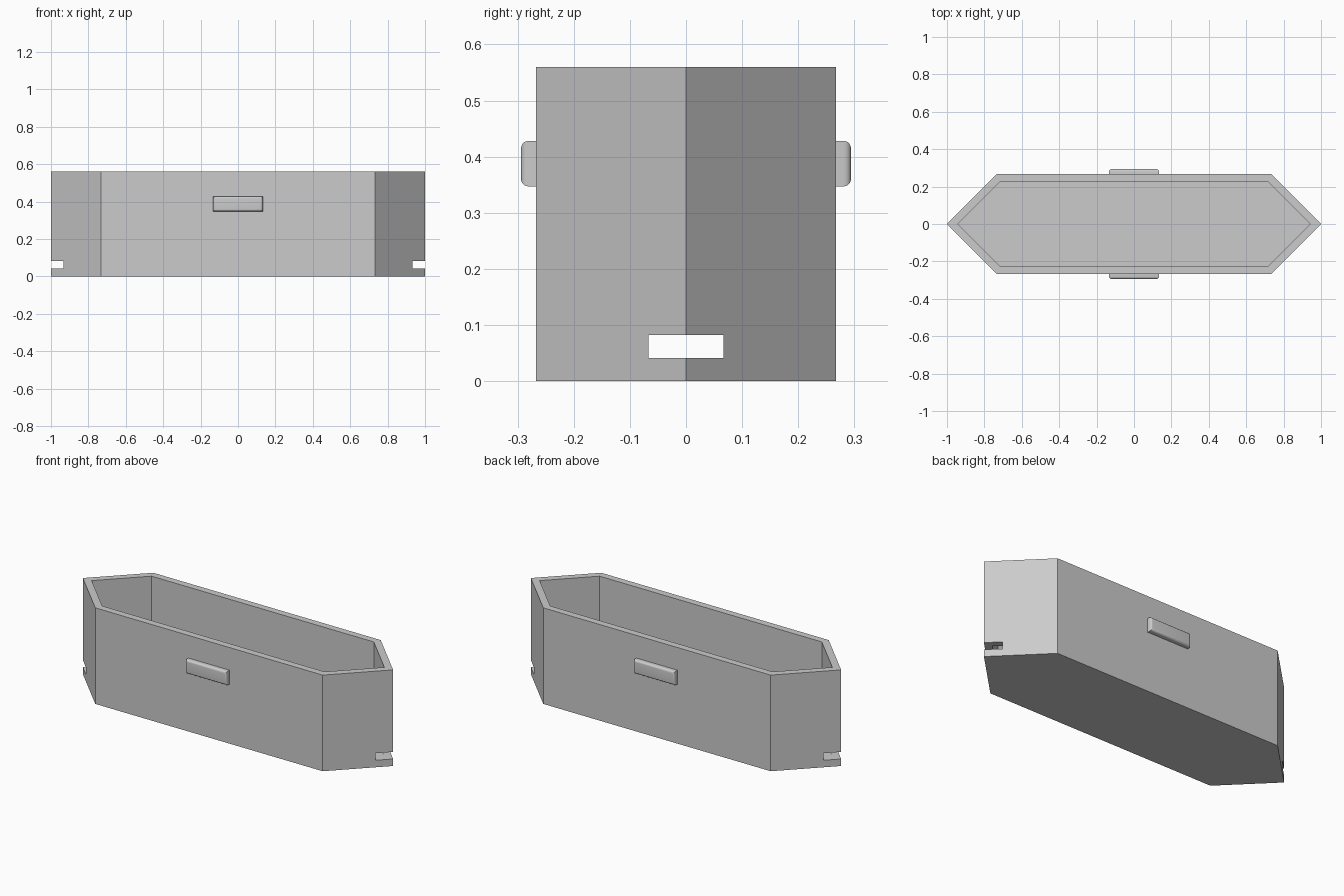
import bpy, bmesh
from mathutils import Matrix, Vector

cube = bpy.data.objects.get("Cube")
if cube:
    bpy.data.objects.remove(cube, do_unlink=True)

LENGTH, DEPTH, HEIGHT = 1.0, 0.267, 0.56   # half length, half depth, full height
WALL, FLOOR = 0.04, 0.04

grey = bpy.data.materials.new("plain grey")
grey.use_nodes = True
grey.diffuse_color = (0.6, 0.6, 0.6, 1)
grey.node_tree.nodes["Principled BSDF"].inputs["Base Color"].default_value = (0.6, 0.6, 0.6, 1)


def make_object(name, bm):
    bmesh.ops.recalc_face_normals(bm, faces=bm.faces)
    mesh = bpy.data.meshes.new(name)
    bm.to_mesh(mesh)
    bm.free()
    mesh.materials.append(grey)
    obj = bpy.data.objects.new(name, mesh)
    bpy.context.collection.objects.link(obj)
    return obj


def box(low, high):
    low, high = Vector(low), Vector(high)
    bm = bmesh.new()
    bmesh.ops.create_cube(bm, size=1, matrix=Matrix.Translation((low + high) / 2)
                          @ Matrix.Diagonal((*(high - low), 1)))
    return bm


def outline(inset):
    # Long hexagon with 45 degree pointed ends, offset inwards
    tip = LENGTH - inset * 2 ** 0.5
    y = DEPTH - inset
    x = tip - y
    return [(tip, 0), (x, y), (-x, y), (-tip, 0), (-x, -y), (x, -y)]


# Trough: outer wall, rim, inner wall and floor as stacked rings
bm = bmesh.new()
rings = [[bm.verts.new((x, y, z)) for x, y in outline(inset)]
         for inset, z in ((0, 0), (0, HEIGHT), (WALL, HEIGHT), (WALL, FLOOR))]
for a, b in zip(rings, rings[1:]):
    for i in range(6):
        j = (i + 1) % 6
        bm.faces.new((a[i], a[j], b[j], b[i]))
bm.faces.new(rings[0])
bm.faces.new(rings[-1])
trough = make_object("trough", bm)

# Drain slots through both pointed ends
for side in (-1, 1):
    ends = sorted((side * 0.8, side * 1.1))
    cutter = make_object("slot_cutter", box((ends[0], -0.067, 0.041), (ends[1], 0.067, 0.082)))
    cutter.hide_render = True
    cut = trough.modifiers.new("slot", 'BOOLEAN')
    cut.operation = 'DIFFERENCE'
    cut.solver = 'EXACT'
    cut.object = cutter
    bpy.context.view_layer.objects.active = trough
    bpy.ops.object.modifier_apply(modifier=cut.name)
    bpy.data.objects.remove(cutter, do_unlink=True)

# Handles: bars on front and back with rounded outer edges
for name, side in (("front_handle", -1), ("back_handle", 1)):
    ys = sorted((side * (DEPTH - 0.01), side * 0.294))
    bm = box((-0.133, ys[0], 0.347), (0.133, ys[1], 0.428))
    rim = [e for e in bm.edges if all(abs(v.co.y) > 0.28 for v in e.verts)]
    bmesh.ops.bevel(bm, geom=rim, offset=0.013, segments=5, profile=0.5, affect='EDGES')
    handle = make_object(name, bm)
    bpy.ops.object.select_all(action='DESELECT')
    handle.select_set(True)
    bpy.context.view_layer.objects.active = handle
    bpy.ops.object.shade_smooth_by_angle()
